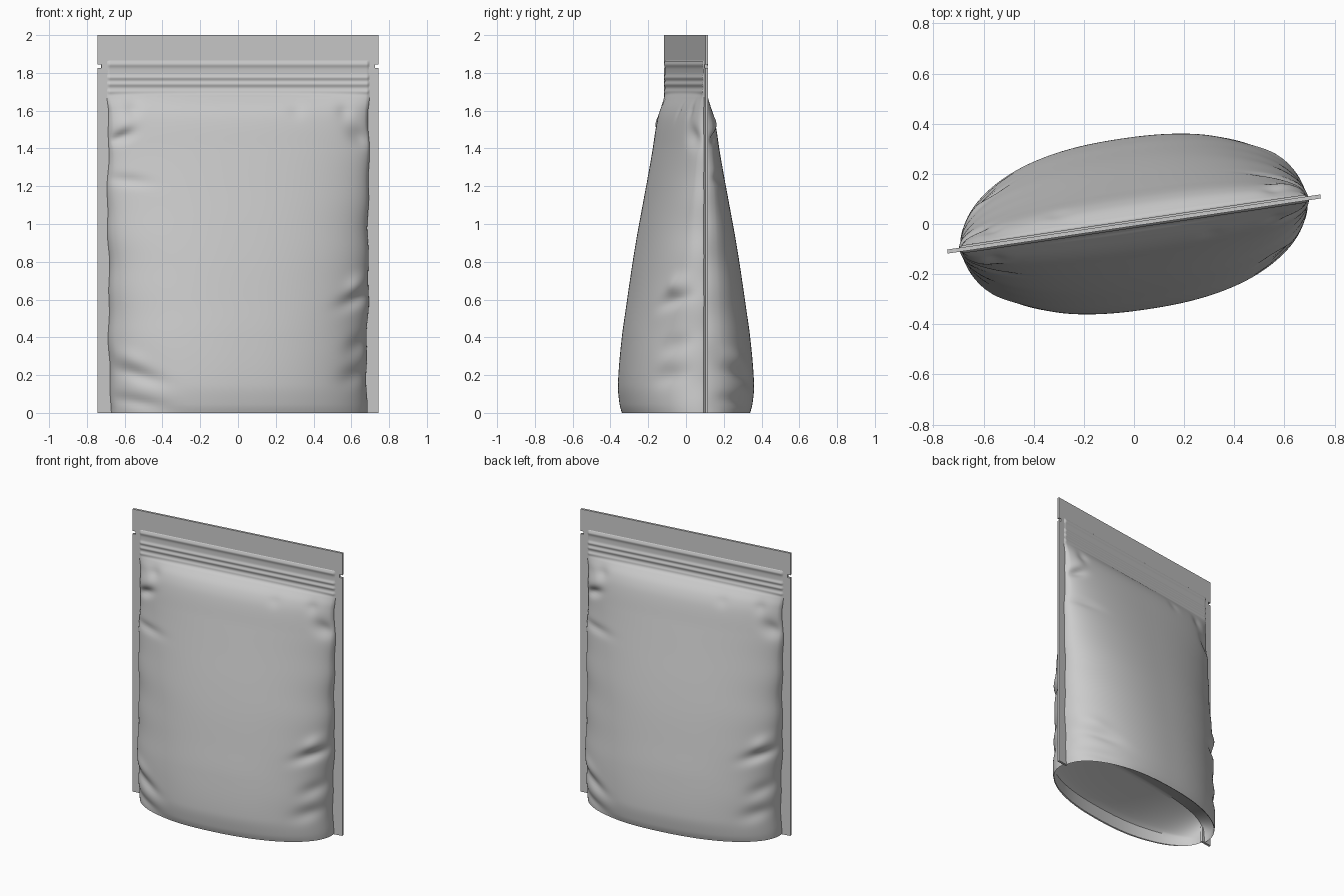
import bpy, bmesh, math
from mathutils import Matrix

cube = bpy.data.objects.get("Cube")
if cube:
    bpy.data.objects.remove(cube)

foil = bpy.data.materials.new("grey foil")
foil.use_nodes = True
GREY = (0.6, 0.6, 0.6, 1)
foil.diffuse_color = GREY
foil.node_tree.nodes["Principled BSDF"].inputs["Base Color"].default_value = GREY

TURN = Matrix.Rotation(math.radians(8.4), 4, "Z")
HALF = math.pi / 2

# Depth of the filled pouch by height
PROFILE = [(0, .312), (.04, .324), (.15, .334), (.4, .312), (.6, .282), (.8, .25),
           (1, .212), (1.2, .17), (1.4, .128), (1.55, .096), (1.62, .066),
           (1.67, .026), (1.7, 0), (1.9, 0)]
# Creases: across, height, spread across, spread up, tilt, depth
CREASES = [(-.62, 1.53, .07, .05, .3, .012), (-.63, 1.46, .06, .03, .3, -.022),
           (-.6, 1.23, .11, .03, -.1, -.012), (-.62, .29, .09, .05, -.3, .015),
           (-.56, .2, .12, .04, -.3, -.02), (-.58, .06, .15, .035, -.2, -.016),
           (.64, 1.46, .06, .05, -.3, -.02), (.62, .68, .06, .05, .3, .018),
           (.6, .6, .09, .04, .3, -.025), (.62, .36, .07, .05, .3, -.018),
           (.6, .2, .08, .05, .2, -.018), (-.57, 1.61, .04, .05, 0, -.012),
           (.3, 1.6, .04, .04, 0, -.006), (.56, 1.6, .04, .05, 0, -.01)]
RIBS = [(1.845, .014), (1.775, .012), (1.74, .012), (1.7, .012)]


def bell(x, spread):
    return math.exp(-(x / spread) ** 2)


def depth(z):
    """Smooth interpolation of the profile."""
    i = max(k for k, p in enumerate(PROFILE[:-1]) if p[0] <= z)
    (z0, d0), (z1, d1) = PROFILE[i], PROFILE[i + 1]

    def slope(k):
        a, b = PROFILE[max(k - 1, 0)], PROFILE[min(k + 1, len(PROFILE) - 1)]
        return (b[1] - a[1]) / (b[0] - a[0])

    t, h = (z - z0) / (z1 - z0), z1 - z0
    s = t * t * (3 - 2 * t)
    y = d0 * (1 - s) + d1 * s
    y += h * (t * (1 - t) ** 2 * slope(i) - t * t * (1 - t) * slope(i + 1))
    return max(y, 0)


def panel_point(a, z):
    """Point on the front panel; a runs from edge to edge."""
    t = math.copysign(abs(math.sin(a)) ** 0.87, a)
    puffed = min(1, max(0, (1.7 - z) / 0.1))
    wobble = 0.004 * math.sin(9 * z + 2 * t) + 0.003 * math.sin(23 * z + t)
    width = 0.685 + 0.012 * min(1, z)
    u = t * (width + 0.01 * (1 - puffed) + wobble * puffed)
    y = depth(z) * math.cos(a)
    # creases fade out at the edge and the zip
    fade = puffed * min(1, 4 * math.cos(a))
    y += fade * sum(k * bell(u - cu, su) * bell(z - cz - tilt * (u - cu), sz)
                    for cu, cz, su, sz, tilt, k in CREASES)
    # zip ribs on a slightly raised band
    ramp = min(1, (1 - abs(t)) * 40)
    if z < 1.865:
        y += ramp * (0.004 + sum(0.006 * bell(z - rz, w) for rz, w in RIBS))
    return u, -0.006 - max(y, 0), z


def finish(name, bm, angle=40):
    bm.transform(TURN)
    bmesh.ops.recalc_face_normals(bm, faces=bm.faces)
    mesh = bpy.data.meshes.new(name)
    bm.to_mesh(mesh)
    bm.free()
    mesh.materials.append(foil)
    obj = bpy.data.objects.new(name, mesh)
    bpy.context.collection.objects.link(obj)
    bpy.ops.object.select_all(action="DESELECT")
    obj.select_set(True)
    bpy.context.view_layer.objects.active = obj
    bpy.ops.object.shade_smooth_by_angle(angle=math.radians(angle))


def add_grid(bm, rows):
    grid = [[bm.verts.new(p) for p in row] for row in rows]
    for low, high in zip(grid, grid[1:]):
        for i in range(len(low) - 1):
            bm.faces.new((low[i], low[i + 1], high[i + 1], high[i]))


ANGLES = [HALF * (2 * i / 120 - 1) for i in range(121)]
HEIGHTS = [1.66 * i / 110 for i in range(110)] + [1.66 + 0.21 * i / 60 for i in range(61)]

# Filled front and back panels, the back a half turn of the front
for name, side in (("front_panel", 1), ("back_panel", -1)):
    bm = bmesh.new()
    add_grid(bm, [[(side * x, side * y, z) for x, y, z in
                   (panel_point(a, h) for a in ANGLES)] for h in HEIGHTS])
    finish(name, bm, 60)

# Gusset: an upright skirt inside each panel, then a panel folded up in the middle
SKIRT = 0.09
section = [(1, 0), (.975, .004), (.97, SKIRT * .5), (.96, SKIRT)]
section += [(.96 * (1 - i / 16), SKIRT + .13 * (i / 16) ** 0.8) for i in range(1, 17)]
section += [(-k, h) for k, h in reversed(section[:-1])]
bm = bmesh.new()
rows = []
for k, h in section:
    row = []
    for a in ANGLES:
        front_x, front_y, _ = panel_point(a, 0)
        back_x, back_y, _ = panel_point(-a, 0)
        f = (1 + k) / 2
        row.append((front_x * f - back_x * (1 - f), front_y * f - back_y * (1 - f),
                    h * math.cos(a) ** 0.4))
    rows.append(row)
add_grid(bm, rows)
finish("base_gusset", bm, 40)


# Flat sealed border: header strip and side seams with tear notches
def seal_plate(name, outline):
    bm = bmesh.new()
    face = bm.faces.new([bm.verts.new((x, -0.008, z)) for x, z in outline])
    made = bmesh.ops.extrude_face_region(bm, geom=[face])
    moved = [g for g in made["geom"] if isinstance(g, bmesh.types.BMVert)]
    bmesh.ops.translate(bm, verts=moved, vec=(0, 0.016, 0))
    finish(name, bm, 30)


EDGE, INNER, NOTCH = 0.752, 0.67, 1.835
seal_plate("header_seal", [(-EDGE, NOTCH + .01), (EDGE, NOTCH + .01), (EDGE, 2), (-EDGE, 2)])
for name, s in (("left_seam", 1), ("right_seam", -1)):
    seal_plate(name, [(s * INNER, 0), (s * EDGE, 0), (s * EDGE, NOTCH - .01),
                      (s * (EDGE - .02), NOTCH - .01), (s * (EDGE - .02), NOTCH + .01),
                      (s * INNER, NOTCH + .01)])
